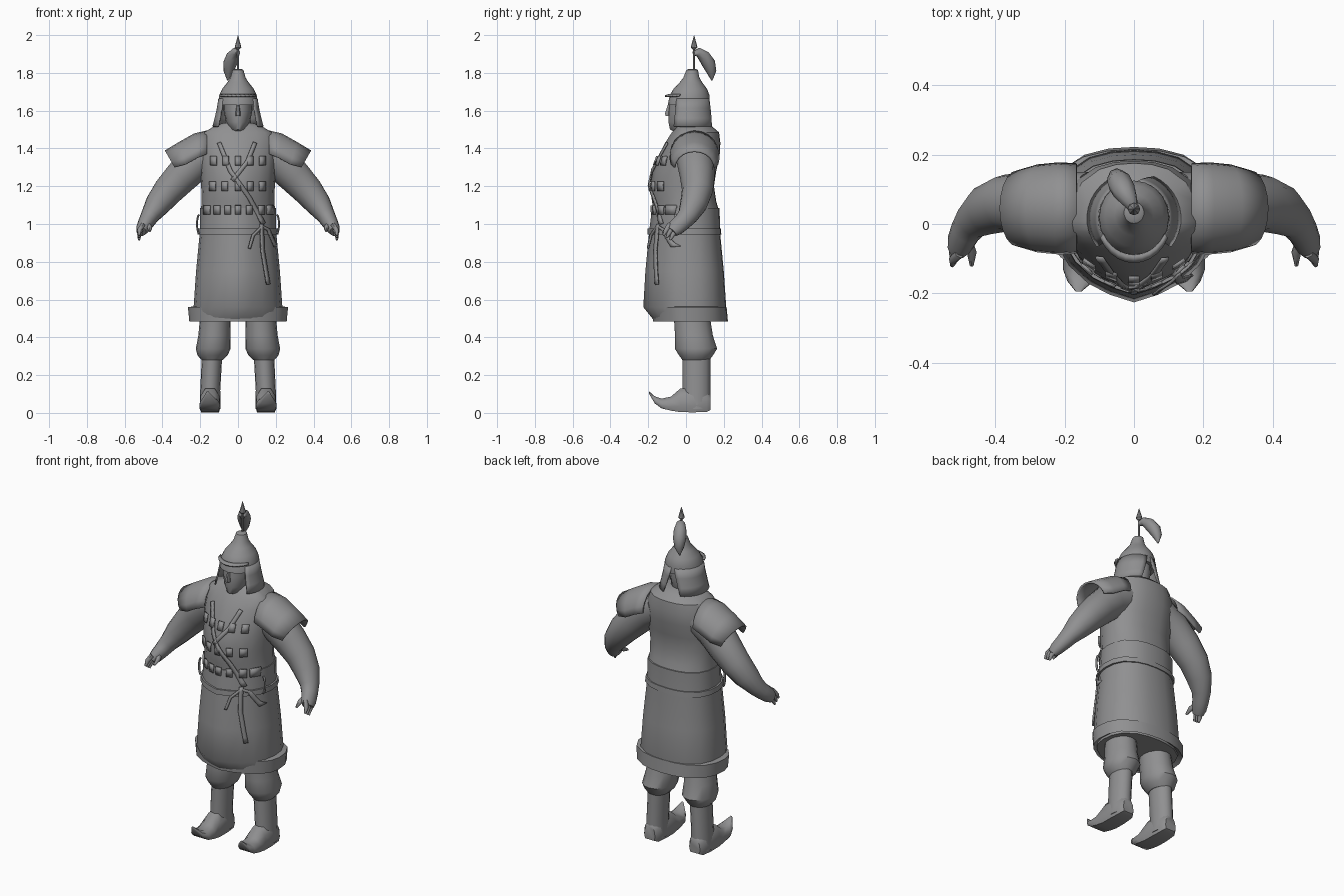
import bpy, bmesh, math
from mathutils import Vector

if "Cube" in bpy.data.objects:
    bpy.data.objects.remove(bpy.data.objects["Cube"])

grey = bpy.data.materials.new("plain grey")
grey.diffuse_color = (0.28, 0.28, 0.285, 1)
grey.use_nodes = True
grey.node_tree.nodes["Principled BSDF"].inputs["Base Color"].default_value = grey.diffuse_color


def make(name, rows, closed=True, caps=True, thick=0.0, angle=40):
    """Skin a list of point rows into a surface."""
    bm = bmesh.new()
    vs = [[bm.verts.new(p) for p in r] for r in rows]
    n = len(rows[0])
    for a, b in zip(vs, vs[1:]):
        for i in range(n if closed else n - 1):
            j = (i + 1) % n
            bm.faces.new((a[i], a[j], b[j], b[i]))
    if closed and caps:
        bm.faces.new(vs[0][::-1])
        bm.faces.new(vs[-1])
    bmesh.ops.recalc_face_normals(bm, faces=bm.faces)
    me = bpy.data.meshes.new(name)
    bm.to_mesh(me)
    bm.free()
    me.materials.append(grey)
    ob = bpy.data.objects.new(name, me)
    bpy.context.collection.objects.link(ob)
    if thick:
        m = ob.modifiers.new("thickness", 'SOLIDIFY')
        m.thickness = thick
        m.offset = 0
    bpy.context.view_layer.objects.active = ob
    ob.select_set(True)
    bpy.ops.object.shade_smooth_by_angle(angle=math.radians(angle))
    ob.select_set(False)
    return ob


# Cross-section of the coat: pointed at the front, round at the back
HALF = [(0, -1), (.3, -.9), (.56, -.76), (.8, -.53), (.95, -.25), (1, .05),
        (.97, .38), (.84, .68), (.55, .9), (.28, .98), (0, 1)]
SECTION = HALF + [(-x, y) for x, y in HALF[-2:0:-1]]


def coat_ring(z, w, f, b, grow=0):
    return [(x * (w + grow), y * ((b if y > 0 else f) + grow), z) for x, y in SECTION]


def ellipse(cx, cy, z, rx, ry, n=16):
    return [(cx + rx * math.cos(2 * math.pi * i / n), cy + ry * math.sin(2 * math.pi * i / n), z)
            for i in range(n)]


def tube(name, path, n=10):
    """Tapered limb; path entries are x, y, z, radius, flattening."""
    pts = [Vector(p[:3]) for p in path]
    rows = []
    for i, p in enumerate(path):
        d = (pts[min(i + 1, len(pts) - 1)] - pts[max(i - 1, 0)]).normalized()
        u = Vector((0, 1, 0))
        u = (u - d * u.dot(d)).normalized()
        v = d.cross(u)
        rows.append([pts[i] + u * p[3] * p[4] * math.cos(2 * math.pi * k / n)
                     + v * p[3] * math.sin(2 * math.pi * k / n) for k in range(n)])
    return make(name, rows, angle=60)


# Coat: height, half width, front depth, back depth
TORSO = [(1.06, .198, .172, .178), (1.12, .192, .18, .16), (1.2, .195, .19, .148),
         (1.28, .2, .175, .16), (1.36, .205, .145, .178), (1.43, .2, .11, .182),
         (1.485, .18, .075, .175), (1.515, .13, .05, .14), (1.535, .08, .035, .1)]
SKIRT = [(.49, .23, .17, .2), (.56, .235, .226, .213), (.75, .222, .215, .2),
         (.96, .202, .195, .18), (1.085, .2, .18, .178)]
make("torso", [coat_ring(*r) for r in TORSO])
make("skirt", [coat_ring(*r) for r in SKIRT])
make("skirt_hem", [coat_ring(.51, .22, .15, .19), coat_ring(.485, .258, .175, .222),
                   coat_ring(.56, .265, .18, .215), coat_ring(.565, .22, .15, .19)])
make("belt", [coat_ring(.945, .214, .205, .187), coat_ring(.975, .212, .203, .185)])


def front_y(x, z, gap=.006):
    """Depth of the coat front at a given place."""
    prof = SKIRT[:-1] + TORSO
    for a, b in zip(prof, prof[1:]):
        if a[0] <= z <= b[0]:
            t = (z - a[0]) / (b[0] - a[0])
            w, f = (a[k] + (b[k] - a[k]) * t for k in (1, 2))
            q = min(abs(x) / w, 1)
            for (x0, y0), (x1, y1) in zip(HALF, HALF[1:6]):
                if q <= x1:
                    return f * (y0 + (y1 - y0) * (q - x0) / (x1 - x0)) - gap
    return -.1


# Rows of small armour plates on the chest
for row, (z, xs) in enumerate([(1.335, (-.13, -.065, 0, .065, .13)),
                               (1.2, (-.135, -.07, 0, .065, .13)),
                               (1.075, (-.165, -.11, -.055, 0, .06, .125, .17))]):
    for k, x in enumerate(xs):
        grid = [[(x + sx * .016, front_y(x + sx * .016, z + sz * .024, .012), z + sz * .024)
                 for sx in (-1, 1)] for sz in (-1, 1)]
        make(f"chest_plate_{row}_{k}", grid, closed=False, thick=.009)


def ribbon(name, pts, w=.011, gap=.01):
    """Flat strap following the coat front."""
    fine = []
    for a, b in zip(pts, pts[1:]):
        fine += [Vector(a).lerp(Vector(b), i / 6) for i in range(6)]
    fine.append(Vector(pts[-1]))
    rows = []
    for i, p in enumerate(fine):
        d = (fine[min(i + 1, len(fine) - 1)] - fine[max(i - 1, 0)]).normalized()
        rows.append([(q.x, front_y(q.x, q.y, gap), q.y)
                     for q in (p + Vector((-d.y, d.x)) * w, p - Vector((-d.y, d.x)) * w)])
    make(name, rows, closed=False, thick=.008)


# Crossed chest straps and the tied cord at the waist
ribbon("long_strap", [(-.1, 1.43), (-.04, 1.28), (.06, 1.14), (.135, 1.0)])
ribbon("short_strap", [(.09, 1.43), (.05, 1.33), (-.03, 1.23)])
ribbon("cord_tail", [(.125, 1.0), (.13, .86), (.16, .68)], .009, .018)
ribbon("cord_left_end", [(.13, .99), (.08, .94), (.06, .87)], .007, .018)
ribbon("cord_right_end", [(.12, .99), (.16, .97), (.2, .88)], .007, .018)

# Collar and neck
make("neck", [ellipse(0, .02, 1.46, .085, .085), ellipse(0, .02, 1.53, .07, .07),
              ellipse(0, .02, 1.6, .06, .06)])

# Head with a narrow chin, brow and nose
HEAD = [(1.475, .02, -.035, .035), (1.5, .042, -.085, .08), (1.54, .064, -.093, .1),
        (1.6, .076, -.092, .105), (1.68, .078, -.082, .105)]
make("head", [ellipse(0, (f + b) / 2, z, w, (b - f) / 2) for z, w, f, b in HEAD])
make("nose", [ellipse(0, -.09, 1.573, .014, .02, 6), ellipse(0, -.093, 1.585, .014, .021, 6),
              ellipse(0, -.086, 1.635, .006, .01, 6)])

# Helmet bowl, brim, rod and spear tip
BOWL = [(1.63, .104), (1.68, .1), (1.715, .084), (1.75, .056), (1.775, .04), (1.815, .029), (1.82, .02)]
make("helmet_bowl", [ellipse(0, .014 + (z - 1.63) * .1, z, r, r * 1.06, 20) for z, r in BOWL])
arc = [math.radians(a) for a in range(-155, -24, 13)]
make("helmet_brim", [[(r * math.cos(a), .014 + r * (1.05 + k) * math.sin(a), z) for a in arc]
                     for r, z, k in ((.098, 1.685, 0), (.106, 1.677, .13))], closed=False, thick=.008)
make("helmet_rod", [ellipse(0, .042, z, .006, .006, 8) for z in (1.81, 1.94)])
make("spear_tip", [ellipse(0, .043, z, r, r, 8) for z, r in
                   ((1.925, .008), (1.935, .018), (1.998, .001))])

# Feather plume hanging backwards
tube("plume", [(0, .04, 1.905, .012, 1), (-.012, .065, 1.91, .024, 1), (-.028, .095, 1.888, .034, 1),
               (-.042, .12, 1.85, .036, 1), (-.05, .135, 1.805, .026, 1), (-.055, .137, 1.76, .003, 1)], 8)

for s, side in ((1, "right"), (-1, "left")):
    # Neck guard: cheek flap sweeping round to a split at the back
    rows = []
    for t in (0, .35, .7, 1):
        rows.append([(s * (.1 + .032 * t ** 1.3) * math.cos(a), .016 + (.104 + .026 * t) * math.sin(a),
                      1.665 - .15 * t) for a in
                     [math.radians(-38 + (123 - 20 * t) * i / 10) for i in range(11)]])
    make(side + "_neck_guard", rows, closed=False, thick=.008)

    # Arched shoulder pad sloping outward
    rows = []
    for x, top, ry, drop in ((.165, 1.49, .125, .12), (.23, 1.475, .128, .125),
                             (.31, 1.43, .122, .115), (.385, 1.385, .105, .085)):
        rows.append([(s * (x - .05 * (1 - math.sin(a)) * (x - .165) / .22), .045 + ry * math.cos(a),
                      top - drop * (1 - math.sin(a))) for a in
                     [math.pi * i / 10 for i in range(11)]])
    make(side + "_shoulder_pad", rows, closed=False, thick=.01)

    # Arm bending forward down to the palm
    tube(side + "_arm", [(s * x, y, z, r, k) for x, y, z, r, k in
         ((.13, .05, 1.38, .1, 1), (.22, .05, 1.33, .1, 1), (.30, .06, 1.25, .092, 1),
          (.37, .06, 1.175, .082, 1), (.425, .04, 1.105, .069, 1.05), (.465, .01, 1.045, .05, 1.1),
          (.485, -.02, 1.01, .043, 1.1), (.502, -.055, .98, .036, 1.25), (.512, -.075, .96, .026, 1.3))], 14)
    # Curled fingers and thumb
    for k, (dy, dz) in enumerate(((-.025, .012), (-.008, 0), (.01, -.012))):
        tube(f"{side}_finger_{k}", [(s * .503, -.06 + dy, .985 + dz, .015, 1),
             (s * .522, -.08 + dy, .955 + dz, .013, 1), (s * .524, -.095 + dy, .928 + dz, .006, 1)], 6)
    tube(side + "_thumb", [(s * .482, -.05, 1.0, .018, 1), (s * .467, -.085, .98, .014, 1),
                           (s * .468, -.12, .962, .006, 1)], 6)

    # Baggy trouser leg gathered at the knee
    make(side + "_trouser_leg", [ellipse(s * cx, cy, z, rx, ry) for z, cx, cy, rx, ry in
         ((.28, .137, .053, .055, .072), (.305, .135, .053, .08, .09), (.34, .131, .053, .092, .112),
          (.41, .125, .042, .085, .1), (.52, .12, .03, .08, .095))])

    # Boot shaft and foot
    make(side + "_boot_shaft", [ellipse(s * cx, .055, z, rx, ry) for z, cx, rx, ry in
         ((.02, .148, .055, .075), (.12, .147, .053, .074), (.31, .137, .054, .074))])
    # Foot profile: forward position, sole height, top height, half width, side shift
    rows = []
    for y, z0, z1, w, cx in ((.13, .015, .1, .035, .148), (.11, .005, .12, .05, .148),
                             (.04, .003, .14, .056, .148), (-.03, .004, .135, .056, .148),
                             (-.08, .012, .09, .056, .149), (-.13, .024, .078, .055, .15),
                             (-.165, .05, .09, .038, .154), (-.195, .1, .115, .008, .16)):
        rows.append([(s * (cx + w * u), y, z0 + (z1 - z0) * v) for u, v in
                     ((-.85, 0), (.85, 0), (1, .25), (.9, .65), (.45, .95), (-.45, .95), (-.9, .65), (-1, .25))])
    make(side + "_boot_foot", rows, angle=50)

    # Cord loop standing off the belt at the hip
    loop = [ellipse(s * .205, 0, 0, 1, 1, 12)[0]]
    tube(side + "_hip_loop", [(s * (.205 + .012 * math.sin(a)), -.055, 1.0 - .05 * math.cos(a), .006, 1)
                              for a in [math.pi * i / 6 for i in range(7)]], 6)
